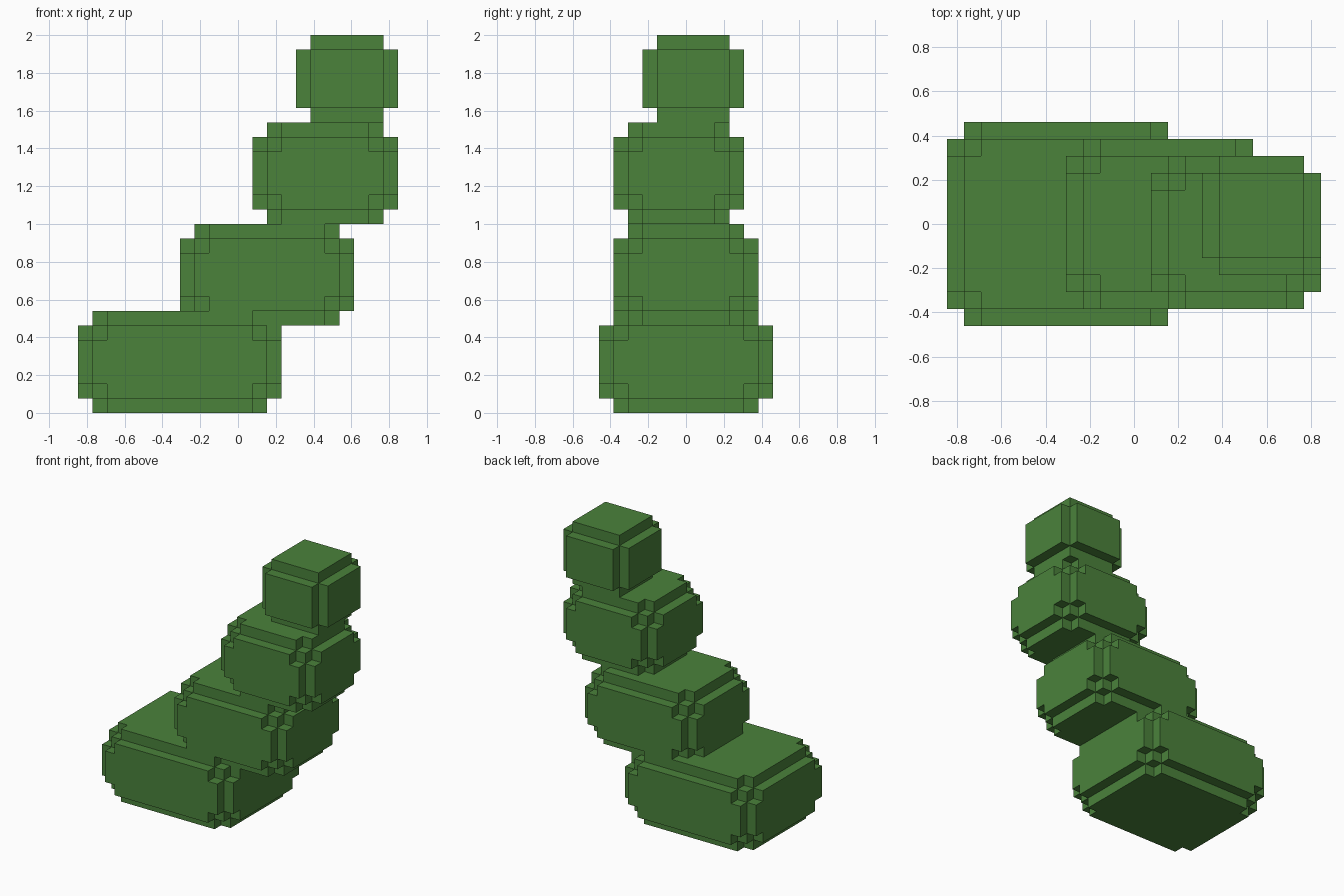
import bpy
import bmesh
from itertools import permutations, product
from mathutils import Vector

cube = bpy.data.objects.get("Cube")
if cube:
    bpy.data.objects.remove(cube, do_unlink=True)

UNIT = 2 / 26  # edge of one block

# Leaf green
green = bpy.data.materials.new("leaf_green")
green.use_nodes = True
colour = (0.069, 0.223, 0.044, 1)
green.diffuse_color = colour
green.node_tree.nodes["Principled BSDF"].inputs["Base Color"].default_value = colour


def rounded_blocks(low, high, insets):
    """Blocks of a stepped, rounded box: a union of boxes inset by each triple."""
    blocks = set()
    for inset in insets:
        blocks.update(product(*(range(a + i, b - i) for a, b, i in zip(low, high, inset))))
    return blocks


def block_object(name, blocks, solid):
    """Skin the blocks with faces only where they meet open air."""
    bm = bmesh.new()
    for block in blocks:
        for axis, side in product(range(3), (0, 1)):
            step = [0, 0, 0]
            step[axis] = 2 * side - 1
            if tuple(b + s for b, s in zip(block, step)) in solid:
                continue
            u, v = Vector(), Vector()
            u[(axis + 1) % 3] = 1
            v[(axis + 2) % 3] = 1
            corner = Vector(block)
            corner[axis] += side
            ring = [corner, corner + u, corner + u + v, corner + v]
            if not side:
                ring.reverse()
            bm.faces.new([bm.verts.new(p * UNIT) for p in ring])
    bmesh.ops.remove_doubles(bm, verts=bm.verts[:], dist=UNIT / 100)
    # Merge the flat squares into larger faces
    bmesh.ops.dissolve_limit(bm, angle_limit=0.01, verts=bm.verts[:], edges=bm.edges[:])
    mesh = bpy.data.meshes.new(name)
    bm.to_mesh(mesh)
    bm.free()
    mesh.materials.append(green)
    obj = bpy.data.objects.new(name, mesh)
    bpy.context.collection.objects.link(obj)


# Corner styles: dented corners for the big tiers, plain steps for the top
dented = set(permutations((0, 1, 2))) | {(1, 1, 1)}
plain = set(permutations((0, 1, 1)))

# Leaning stack of tiers, in blocks
tiers = [
    ("bottom_tier", (-11, -6, 0), (3, 6, 7), dented),
    ("lower_middle_tier", (-4, -5, 6), (8, 5, 13), dented),
    ("upper_middle_tier", (1, -5, 13), (11, 4, 20), dented),
    ("top_tier", (4, -3, 20), (11, 4, 26), plain),
]

parts, solid = {}, set()
for name, low, high, insets in tiers:
    parts[name] = rounded_blocks(low, high, insets) - solid
    solid |= parts[name]

for name, blocks in parts.items():
    block_object(name, blocks, solid)
